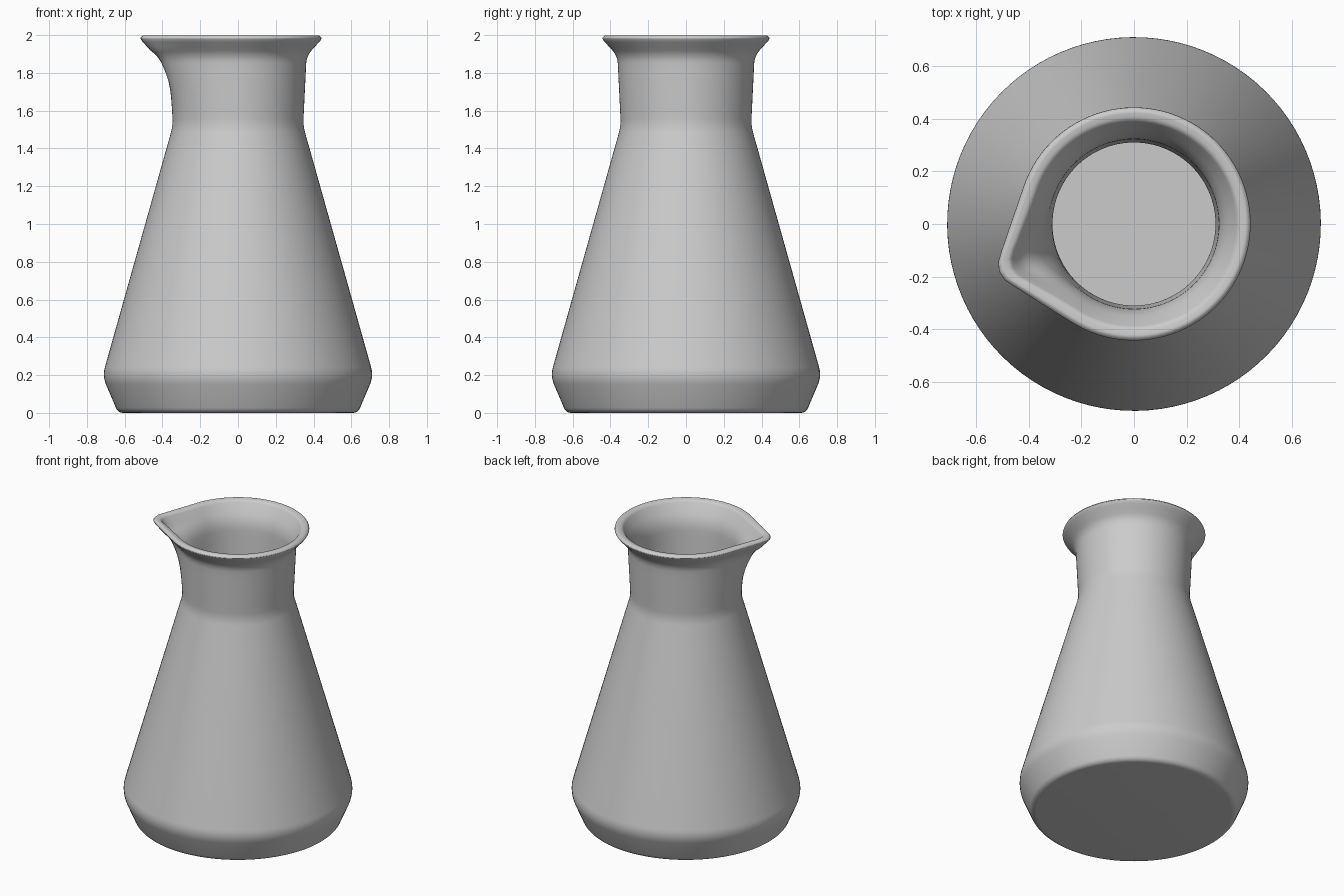
import bpy
import bmesh
import math
from mathutils import Vector

cube = bpy.data.objects.get("Cube")
if cube:
    bpy.data.objects.remove(cube, do_unlink=True)

SEGMENTS = 96
SPOUT_ANGLE = math.radians(199.5)
RIM_RADIUS = 0.44
TIP_CENTRE, TIP_RADIUS = 0.46, 0.08


def rounded_profile(corners, steps=6):
    """Replace each (radius, height, rounding) corner by a short curve."""
    points = []
    for i, (r, z, size) in enumerate(corners):
        here = Vector((r, z))
        if size == 0:
            points.append(here)
            continue
        before = Vector(corners[i - 1][:2])
        after = Vector(corners[i + 1][:2])
        start = here + (before - here).normalized() * size
        end = here + (after - here).normalized() * size
        for k in range(steps + 1):
            t = k / steps
            points.append(start * (1 - t) ** 2 + here * 2 * t * (1 - t) + end * t * t)
    return points


def add_rings(points, spacing=0.05):
    """Give the long stretches enough rings for the spout to flow smoothly."""
    result = [points[0]]
    for a, b in zip(points, points[1:]):
        high = max(a.y, b.y) > 1.55
        count = max(1, math.ceil((b - a).length / spacing)) if high else 1
        result += [a.lerp(b, k / count) for k in range(1, count + 1)]
    return result


def spout_reach(angle):
    """Extra radius of a teardrop outline, relative to the round rim."""
    off = abs((angle - SPOUT_ANGLE + math.pi) % math.tau - math.pi)
    tangent = math.acos((RIM_RADIUS - TIP_RADIUS) / TIP_CENTRE)
    tip = math.atan2(TIP_RADIUS * math.sin(tangent),
                     TIP_CENTRE + TIP_RADIUS * math.cos(tangent))
    if off >= tangent:
        return 0
    if off >= tip:
        return RIM_RADIUS / math.cos(tangent - off) - RIM_RADIUS
    side = TIP_CENTRE * math.sin(off)
    return TIP_CENTRE * math.cos(off) + math.sqrt(TIP_RADIUS ** 2 - side ** 2) - RIM_RADIUS


def spout_weight(z):
    return min(1, max(0, (z - 1.58) / 0.34)) ** 2


# Closed wall profile: outside from base to lip, then inside down to the floor
corners = [
    (0.605, 0, 0),
    (0.635, 0.0, 0.03),
    (0.718, 0.195, 0.05),
    (0.345, 1.52, 0.04),
    (0.363, 1.89, 0.04),
    (0.438, 1.972, 0.012),
    (0.444, 1.985, 0.006),
    (0.43, 2.0, 0.01),
    (0.395, 1.995, 0.015),
    (0.325, 1.88, 0.06),
    (0.308, 1.52, 0.04),
    (0.67, 0.2, 0.04),
    (0.6, 0.04, 0),
]
profile = add_rings(rounded_profile(corners))

# Flask body with its pulled spout
bm = bmesh.new()
rings = []
for p in profile:
    ring = []
    for s in range(SEGMENTS):
        angle = SPOUT_ANGLE + math.tau * s / SEGMENTS
        radius = p.x + spout_weight(p.y) * spout_reach(angle)
        ring.append(bm.verts.new((radius * math.cos(angle), radius * math.sin(angle), p.y)))
    rings.append(ring)
for low, high in zip(rings, rings[1:]):
    for s in range(SEGMENTS):
        n = (s + 1) % SEGMENTS
        bm.faces.new((low[s], low[n], high[n], high[s]))

# Underside and inner floor
bm.faces.new(rings[0][::-1])
bm.faces.new(rings[-1])
bmesh.ops.remove_doubles(bm, verts=bm.verts[:], dist=0.0001)
bmesh.ops.recalc_face_normals(bm, faces=bm.faces[:])
mesh = bpy.data.meshes.new("flask_body")
bm.to_mesh(mesh)
bm.free()

flask = bpy.data.objects.new("flask_body", mesh)
bpy.context.collection.objects.link(flask)

# Plain light grey
grey = bpy.data.materials.new("light_grey")
grey.use_nodes = True
colour = (0.6, 0.6, 0.6, 1)
grey.diffuse_color = colour
grey.node_tree.nodes["Principled BSDF"].inputs["Base Color"].default_value = colour
mesh.materials.append(grey)

bpy.ops.object.select_all(action="DESELECT")
flask.select_set(True)
bpy.context.view_layer.objects.active = flask
bpy.ops.object.shade_smooth_by_angle(angle=math.radians(40))
